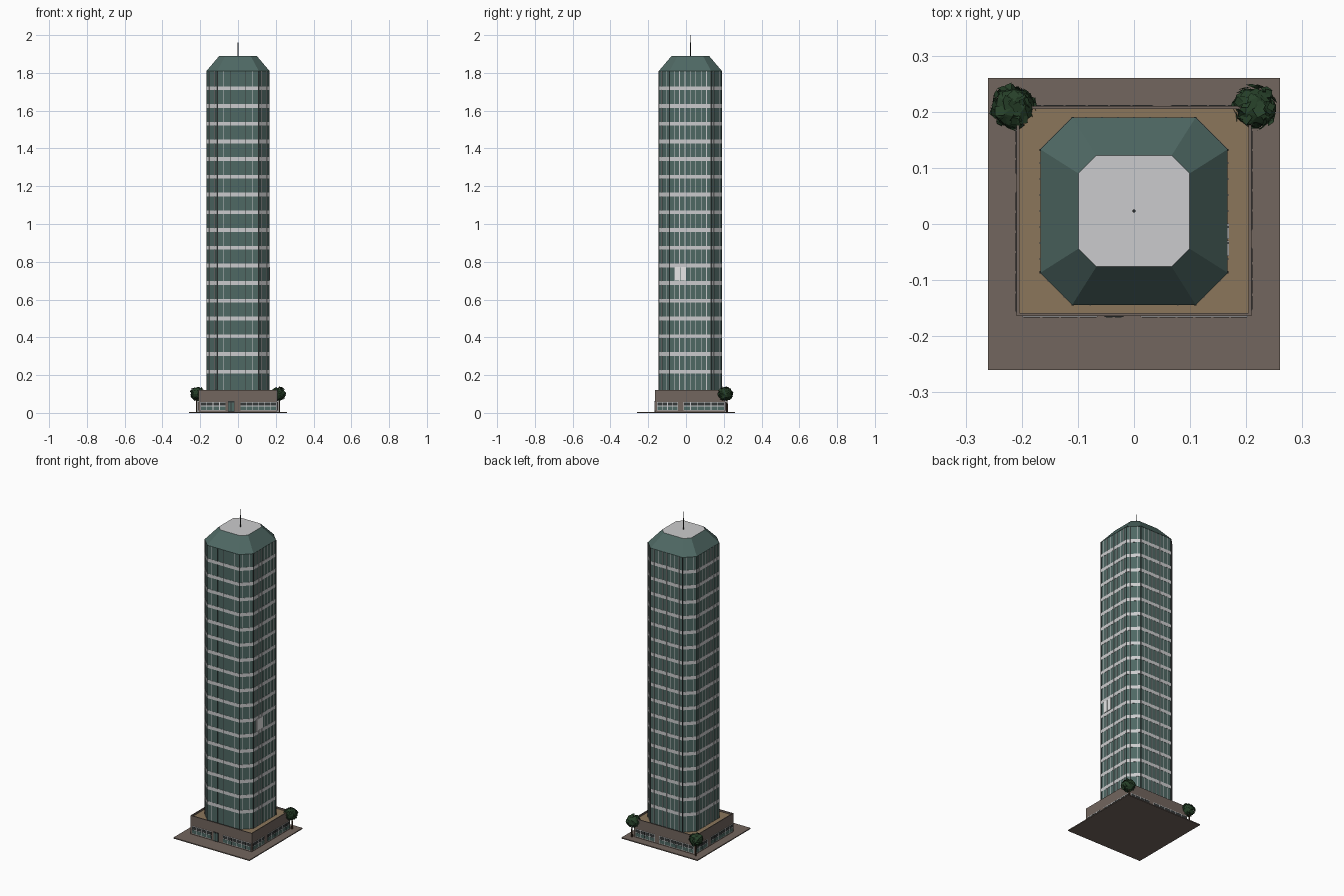
import bpy, bmesh, math, random
from mathutils import Matrix, Vector

cube = bpy.data.objects.get("Cube")
if cube:
    bpy.data.objects.remove(cube, do_unlink=True)


def material(name, r, g, b):
    m = bpy.data.materials.new(name)
    m.use_nodes = True
    m.diffuse_color = (r, g, b, 1)
    m.node_tree.nodes["Principled BSDF"].inputs["Base Color"].default_value = (r, g, b, 1)
    return m


TEAL = material("teal glass", 0.078, 0.14, 0.127)
PALE = material("pale concrete", 0.6, 0.6, 0.61)
WHITE = material("bright white", 0.95, 0.95, 0.95)
BROWN = material("brown stone", 0.17, 0.133, 0.112)
TAN = material("tan terrace", 0.26, 0.18, 0.105)
DARK = material("dark metal", 0.035, 0.04, 0.04)
GREEN = material("leaf green", 0.02, 0.052, 0.022)
BARK = material("bark", 0.06, 0.035, 0.02)

CY = 0.023                       # building centre in y
HALF, FLAT = 0.166, 0.11         # tower half width, half length of its flat sides
BASE, EAVES, TOP = 0.108, 1.81, 1.89


def finish(name, bm, *mats):
    bmesh.ops.recalc_face_normals(bm, faces=bm.faces)
    me = bpy.data.meshes.new(name)
    bm.to_mesh(me)
    bm.free()
    for m in mats:
        me.materials.append(m)
    ob = bpy.data.objects.new(name, me)
    bpy.context.scene.collection.objects.link(ob)
    return ob


def add_box(bm, size, centre, turn=0.0, pivot=(0, 0, 0)):
    mat = (Matrix.Translation(pivot) @ Matrix.Rotation(turn, 4, 'Z')
           @ Matrix.Translation(centre) @ Matrix.Diagonal((*size, 1)))
    return bmesh.ops.create_cube(bm, size=1, matrix=mat)["verts"]


def octagon(h, f):
    return [(f, -h), (h, -f), (h, f), (f, h), (-f, h), (-h, f), (-h, -f), (-f, -h)]


def add_frustum(bm, low, high, z0, z1):
    a = [bm.verts.new((x, y + CY, z0)) for x, y in low]
    b = [bm.verts.new((x, y + CY, z1)) for x, y in high]
    n = len(a)
    for i in range(n):
        bm.faces.new((a[i], a[(i + 1) % n], b[(i + 1) % n], b[i]))
    bm.faces.new(a[::-1])
    return bm.faces.new(b)


def wall_strip(bm, turn, dist, u, z0, z1, width, depth):
    """Thin plate on a wall facing -y turned about the tower axis."""
    add_box(bm, (width, depth, z1 - z0), (u, -dist, (z0 + z1) / 2), turn, (0, CY, 0))


# Ground slab
bm = bmesh.new()
add_box(bm, (0.52, 0.52, 0.006), (0, 0, 0.003))
finish("ground_slab", bm, BROWN)

# Podium with a thin parapet and terrace
PX, PY, PH = 0.209, 0.187, 0.12
bm = bmesh.new()
add_box(bm, (2 * PX, 2 * PY, BASE), (0, CY, BASE / 2))
for s in (-1, 1):
    add_box(bm, (2 * PX, 0.005, PH - BASE), (0, CY + s * (PY - 0.0025), (PH + BASE) / 2))
    add_box(bm, (0.005, 2 * PY - 0.01, PH - BASE), (s * (PX - 0.0025), CY, (PH + BASE) / 2))
finish("podium", bm, BROWN)
bm = bmesh.new()
add_box(bm, (2 * PX - 0.01, 2 * PY - 0.01, 0.002), (0, CY, BASE + 0.001))
finish("terrace", bm, TAN)

# Podium windows: a light frame holding rows of panes on each side
frames, panes, transoms = bmesh.new(), bmesh.new(), bmesh.new()


def window_run(turn, dist, u0, u1, count):
    wall_strip(frames, turn, dist, (u0 + u1) / 2, 0.012, 0.058, u1 - u0, 0.003)
    step = (u1 - u0) / count
    for i in range(count):
        u = u0 + step * (i + 0.5)
        wall_strip(panes, turn, dist + 0.0005, u, 0.014, 0.035, step - 0.004, 0.004)
        wall_strip(transoms, turn, dist + 0.0005, u, 0.038, 0.055, step - 0.004, 0.004)


for k in range(4):
    turn = k * math.pi / 2
    dist, reach = (PY, PX) if k % 2 == 0 else (PX, PY)
    window_run(turn, dist, 0.01 - reach, -0.065, 4)
    window_run(turn, dist, 0.012 if k == 0 else -0.035, reach - 0.006, 6)
finish("podium_window_frames", frames, PALE)
finish("podium_lower_panes", panes, TEAL)
finish("podium_upper_panes", transoms, DARK)

# Entrance door
bm = bmesh.new()
wall_strip(bm, 0, PY, -0.036, 0.006, 0.062, 0.034, 0.004)
finish("entrance_door", bm, DARK)
bm = bmesh.new()
for u in (-0.044, -0.028):
    wall_strip(bm, 0, PY + 0.001, u, 0.01, 0.056, 0.011, 0.004)
finish("door_glass", bm, TEAL)

# Tower shaft and sloping crown with a pale flat roof
bm = bmesh.new()
add_frustum(bm, octagon(HALF, FLAT), octagon(HALF, FLAT), BASE, EAVES)
finish("tower_shaft", bm, TEAL)
bm = bmesh.new()
roof = add_frustum(bm, octagon(HALF + 0.001, FLAT), octagon(0.099, 0.067), EAVES, TOP)
roof.material_index = 1
finish("tower_crown", bm, TEAL, PALE)

# Floor bands
bm = bmesh.new()
for i in range(17):
    z = 0.218 + i * 0.0938
    ring = octagon(HALF + 0.001, FLAT + 0.0004)
    add_frustum(bm, ring, ring, z - 0.01, z + 0.01)
finish("floor_bands", bm, PALE)

# Mullions on the eight sides, with dark posts at the corners
bm, posts = bmesh.new(), bmesh.new()
DIAG = (HALF + FLAT) / math.sqrt(2)
for k in range(4):
    turn = k * math.pi / 2
    offsets = (-0.078, 0.078) if k == 0 else [0.0285 * i for i in range(-3, 4)]
    for u in offsets:
        wall_strip(bm, turn, HALF, u, BASE, EAVES, 0.0035, 0.004)
    if k == 0:
        for u in (-0.039, 0, 0.039):
            wall_strip(posts, turn, HALF, u, BASE, EAVES, 0.0015, 0.003)
    for u in (-0.02, 0.02):
        wall_strip(bm, turn + math.pi / 4, DIAG, u, BASE, EAVES, 0.003, 0.004)
    for u in (-FLAT + 0.001, FLAT - 0.001):
        wall_strip(posts, turn, HALF, u, BASE, EAVES, 0.004, 0.004)
finish("mullions", bm, PALE)
finish("corner_posts", posts, DARK)

# Bright pair of panels on the right-hand wall
bm = bmesh.new()
for u in (-0.066, -0.036):
    wall_strip(bm, math.pi / 2, HALF + 0.001, u, 0.7, 0.772, 0.028, 0.005)
finish("bright_panels", bm, WHITE)

# Roof mast in two steps
bm = bmesh.new()
for r, z0, z1 in ((0.003, TOP, 1.96), (0.0012, 1.96, 2.0)):
    bmesh.ops.create_cone(bm, cap_ends=True, segments=8, radius1=r, radius2=r, depth=z1 - z0,
                          matrix=Matrix.Translation((0, CY, (z0 + z1) / 2)))
finish("roof_mast", bm, DARK)

# Trees: ragged faceted crowns with loose leaf cards
random.seed(4)
for side, label in ((-1, "right"), (1, "left")):
    centre = Vector((side * 0.215, 0.208, 0.101))
    bm = bmesh.new()
    ball = bmesh.ops.create_icosphere(bm, subdivisions=2, radius=0.037)["verts"]
    for v in ball:
        v.co *= random.uniform(0.85, 1.08)
    for i in range(110):
        d = Vector([random.gauss(0, 1) for _ in range(3)]).normalized()
        tilt = (d + Vector([random.uniform(-0.5, 0.5) for _ in range(3)])).normalized()
        spin = tilt.to_track_quat('Z', 'Y').to_matrix().to_4x4()
        bmesh.ops.create_circle(bm, cap_ends=True, segments=4, radius=random.uniform(0.008, 0.013),
                                matrix=Matrix.Translation(d * random.uniform(0.034, 0.039)) @ spin)
    for v in bm.verts:
        v.co.z *= 0.93
    bmesh.ops.translate(bm, verts=bm.verts, vec=centre)
    finish("tree_crown_" + label, bm, GREEN)
    bm = bmesh.new()
    bmesh.ops.create_cone(bm, cap_ends=True, segments=6, radius1=0.005, radius2=0.003, depth=0.09,
                          matrix=Matrix.Translation((side * 0.218, 0.217, 0.05)))
    finish("tree_trunk_" + label, bm, BARK)
